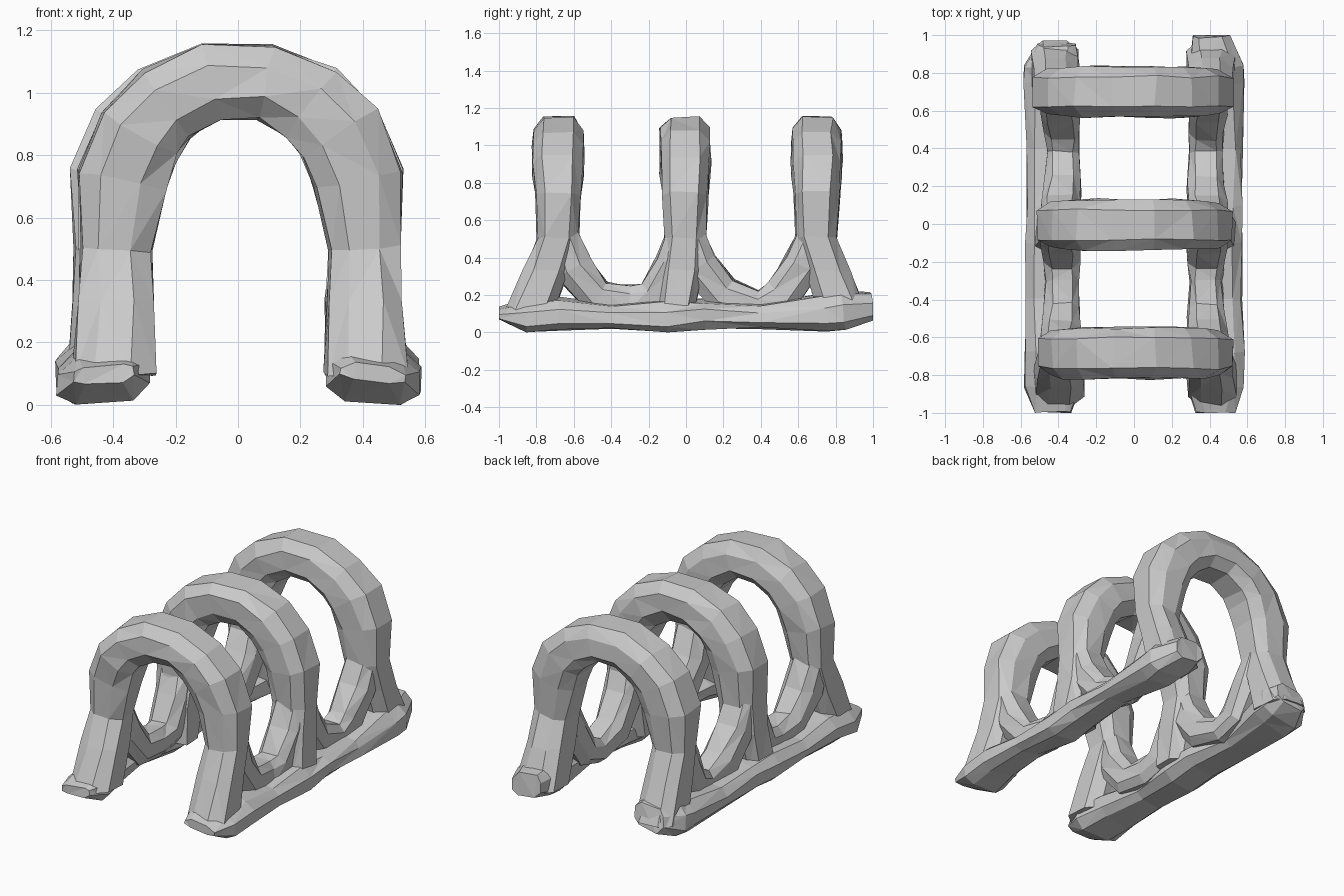
import bpy, bmesh, random
from mathutils import Vector

if "Cube" in bpy.data.objects:
    bpy.data.objects.remove(bpy.data.objects["Cube"])

random.seed(4)
# chamfered eight-sided section: (side axis, other axis)
SECTION = [(1, .45), (.6, 1), (-.6, 1), (-1, .45), (-1, -.45), (-.6, -1), (.6, -1), (1, -.45)]


def tube(name, stations, side, tilt=0.0):
    """Sweep the section along stations (point, half size on side axis, half size across)."""
    side = Vector(side)
    pts = [Vector(s[0]) for s in stations]
    bm = bmesh.new()
    rings = []
    for i, (p, a, b) in enumerate(stations):
        t = (pts[min(i + 1, len(pts) - 1)] - pts[max(i - 1, 0)]).normalized()
        across = t.cross(side).normalized()
        ring = []
        for u, v in SECTION:
            co = pts[i] + side * (u * a) + across * (v * b)
            co.z -= tilt * u * a
            co += Vector([random.uniform(-.008, .008) for _ in range(3)])
            co.z = max(co.z, 0)
            co.y = max(-1, min(1, co.y))
            ring.append(bm.verts.new(co))
        rings.append(ring)
    n = len(SECTION)
    for r0, r1 in zip(rings, rings[1:]):
        for k in range(n):
            bm.faces.new((r0[k], r0[(k + 1) % n], r1[(k + 1) % n], r1[k]))
    bm.faces.new(rings[0])
    bm.faces.new(rings[-1])
    bmesh.ops.triangulate(bm, faces=bm.faces[:])
    bmesh.ops.recalc_face_normals(bm, faces=bm.faces[:])
    me = bpy.data.meshes.new(name)
    bm.to_mesh(me)
    bm.free()
    ob = bpy.data.objects.new(name, me)
    bpy.context.collection.objects.link(ob)
    return ob


# three arches whose legs splay along y into the rail
# half profile: x, z, half depth, half thickness
HALF = [(.405, .50, .108, .112), (.385, .72, .122, .142), (.325, .87, .132, .14),
        (.235, .965, .135, .13), (.09, 1.035, .135, .118)]
# name, y, foot y, foot half depth, left side x factor
ARCHES = [("front_arch", -.685, -.84, .13, .97), ("middle_arch", -.005, -.06, .10, .97),
          ("back_arch", .70, .84, .13, 1.02)]
for name, y, fy, fw, left in ARCHES:
    half = [((.41, fy, .10), fw, .13), ((.405, y + (fy - y) * .42, .33), .118, .118)]
    half += [((x, y, z), w, r) for x, z, w, r in HALF]
    path = [((-p[0] * left, p[1], p[2]), w, r) for p, w, r in half]
    tube(name, path + half[::-1], (0, 1, 0))

for s, label in ((-1, "left"), (1, "right")):
    end = .95 if s < 0 else 1.0

    def run(name, rows, tilt=0.0):
        # rows: x, y, z, half width, half thickness
        tube(f"{label}_{name}", [((s * x, y, z), w, h) for x, y, z, w, h in rows], (s, 0, 0), tilt)

    # ground rail
    run("rail", [(.43, -1, .10, .10, .03), (.43, -.86, .085, .145, .08), (.445, -.68, .10, .135, .075),
                 (.465, -.4, .09, .105, .06), (.45, -.1, .09, .125, .085), (.45, .1, .1, .12, .07),
                 (.47, .4, .09, .10, .06), (.44, .75, .11, .14, .09), (.44, .84, .12, .145, .1),
                 (.41, end, .14, .1, .07)], .12)

    # curved saddles joining neighbouring legs
    run("front_saddle", [(.40, -.66, .52, .10, .08), (.39, -.60, .34, .105, .10), (.38, -.47, .185, .095, .095),
                         (.38, -.3, .16, .085, .09), (.38, -.17, .185, .095, .095),
                         (.39, -.08, .36, .105, .085), (.40, -.02, .52, .10, .08)])
    run("back_saddle", [(.40, .02, .52, .10, .08), (.39, .07, .36, .105, .10), (.38, .2, .20, .095, .095),
                        (.38, .38, .145, .085, .08), (.38, .51, .19, .095, .095),
                        (.39, .62, .36, .105, .10), (.40, .68, .52, .10, .08)])
